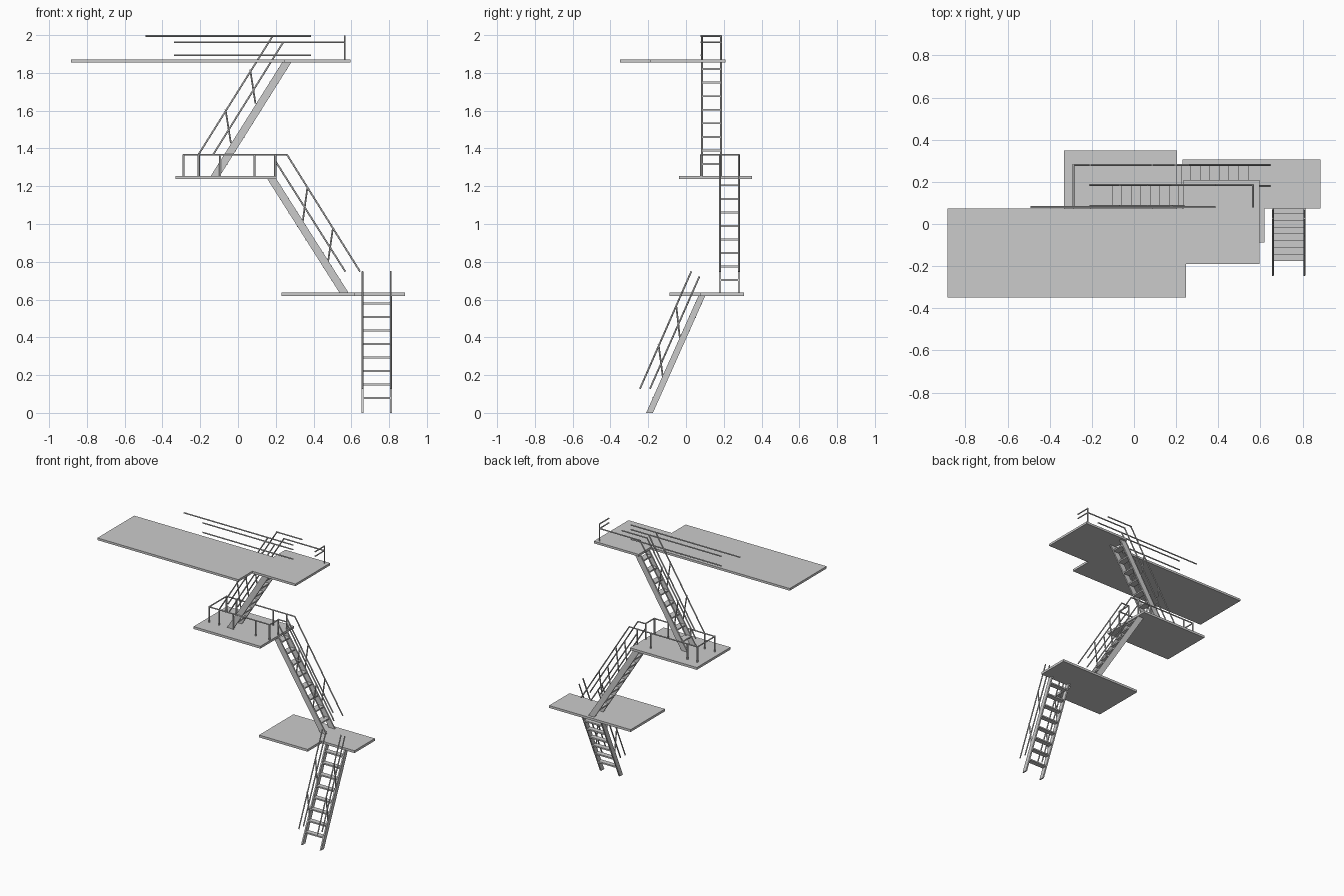
import bpy, bmesh
from mathutils import Vector

if "Cube" in bpy.data.objects:
    bpy.data.objects.remove(bpy.data.objects["Cube"])


def finish(bm, name):
    bmesh.ops.recalc_face_normals(bm, faces=bm.faces)
    me = bpy.data.meshes.new(name)
    bm.to_mesh(me)
    bm.free()
    ob = bpy.data.objects.new(name, me)
    bpy.context.collection.objects.link(ob)
    return ob


def extrude(bm, pts, vec):
    face = bm.faces.new([bm.verts.new(p) for p in pts])
    res = bmesh.ops.extrude_face_region(bm, geom=[face])
    verts = [g for g in res["geom"] if isinstance(g, bmesh.types.BMVert)]
    bmesh.ops.translate(bm, verts=verts, vec=vec)


def platform(name, outline, z0, z1):
    bm = bmesh.new()
    extrude(bm, [(x, y, z0) for x, y in outline], (0, 0, z1 - z0))
    finish(bm, name)


def pipes(name, paths, r=0.0045):
    """Round bars along each polyline."""
    bm = bmesh.new()
    for path in paths:
        for a, b in zip(path, path[1:]):
            a, b = Vector(a), Vector(b)
            d = b - a
            mat = d.to_track_quat('Z', 'Y').to_matrix().to_4x4()
            mat.translation = (a + b) / 2
            bmesh.ops.create_cone(bm, cap_ends=True, segments=8, radius1=r,
                                  radius2=r, depth=d.length + r, matrix=mat)
    ob = finish(bm, name)
    for p in ob.data.polygons:
        p.use_smooth = len(p.vertices) == 4
    for e in ob.data.edges:
        e.use_edge_sharp = False


def flight(name, to3, bottom, top, width, sides, tread_z, rails, posts):
    """Stair flight: to3 maps (run, side, z) into world space."""
    (r0, z0), (r1, z1) = bottom, top
    s0, s1 = sides
    bm = bmesh.new()
    h = width / 2
    for s in (s0, s1 - 0.01):
        prof = [(r0 - h, z0), (r0 + h, z0), (r1 + h, z1), (r1 - h, z1)]
        extrude(bm, [to3(r, s, z) for r, z in prof],
                Vector(to3(0, 0.01, 0)))
    finish(bm, name + "_stringers")
    bm = bmesh.new()
    for z in tread_z:
        r = r0 + (r1 - r0) * (z - z0) / (z1 - z0)
        prof = [(r - h, z - .005), (r + h, z - .005),
                (r + h, z + .005), (r - h, z + .005)]
        extrude(bm, [to3(a, s0 + 0.008, b) for a, b in prof],
                Vector(to3(0, s1 - s0 - 0.016, 0)))
    finish(bm, name + "_treads")
    pipes(name + "_handrails",
          [[to3(r, s, z) for r, z in seg]
           for s in (s0 + .005, s1 - .005) for seg in rails + posts])


def along_x(r, s, z):
    return (r, s, z)


def along_y(r, s, z):
    return (s, r, z)


# Landings
platform("lower_landing", [(.23, -.087), (.62, -.087), (.62, .073),
                           (.885, .073), (.885, .307), (.23, .307)], .62, .637)
platform("middle_landing", [(-.332, -.036), (.205, -.036),
                            (.205, .35), (-.332, .35)], 1.238, 1.255)
platform("top_deck", [(-.885, -.35), (.248, -.35), (.248, -.19), (.595, -.19),
                      (.595, .208), (.235, .208), (.235, .073), (-.885, .073)],
         1.855, 1.871)

# Stair flights
steps = [.078 + .0717 * i for i in range(8)]
flight("lower_flight", along_y, (-.193, 0), (.086, .625), .036, (.654, .814),
       steps,
       [[(-.243, .13), (.027, .747)], [(-.19, .13), (.07, .72)]],
       [[(-.145, .36), (-.122, .185)], [(-.052, .57), (-.033, .40)]])
flight("middle_flight", along_x, (.565, .63), (.175, 1.245), .048, (.175, .285),
       [.625 + z for z in steps],
       [[(.645, .75), (.26, 1.366)], [(.567, .75), (.2, 1.33)]],
       [[(.367, 1.19), (.343, 1.015)], [(.502, .975), (.477, .80)]])
flight("upper_flight", along_x, (-.123, 1.25), (.262, 1.862), .048, (.08, .19),
       [1.24 + z for z in steps],
       [[(-.208, 1.37), (.18, 1.99)], [(-.13, 1.37), (.238, 1.96)]],
       [[(-.066, 1.605), (-.038, 1.43)], [(.065, 1.815), (.092, 1.64)]])

# Middle landing guard rail and posts
zt, zb = 1.366, 1.25
pipes("middle_guard_rail", [[(.26, .28, zt), (-.288, .28, zt), (-.288, .08, zt),
                             (.2, .08, zt), (.2, .18, zt), (.26, .18, zt)]])
pipes("middle_guard_posts", [[(x, y, zb), (x, y, zt)] for x, y in
      [(-.288, .08), (-.208, .08), (-.095, .08), (.087, .08), (.197, .08),
       (.197, .18), (-.288, .28), (-.208, .28), (.087, .28), (.197, .28)]],
      .0055)

# Top deck guard rails and corner post
pipes("top_guard_rails", [
    [(-.488, .08, 1.995), (.385, .08, 1.995)],
    [(-.337, .08, 1.962), (.385, .08, 1.962)],
    [(-.337, .08, 1.893), (.385, .08, 1.893)],
    [(.18, .185, 1.995), (.385, .185, 1.995)],
    [(.238, .185, 1.962), (.565, .185, 1.962), (.565, .08, 1.962)],
    [(.565, .185, 1.995), (.565, .08, 1.995)],
    [(.565, .185, 1.865), (.565, .185, 1.995)]])
